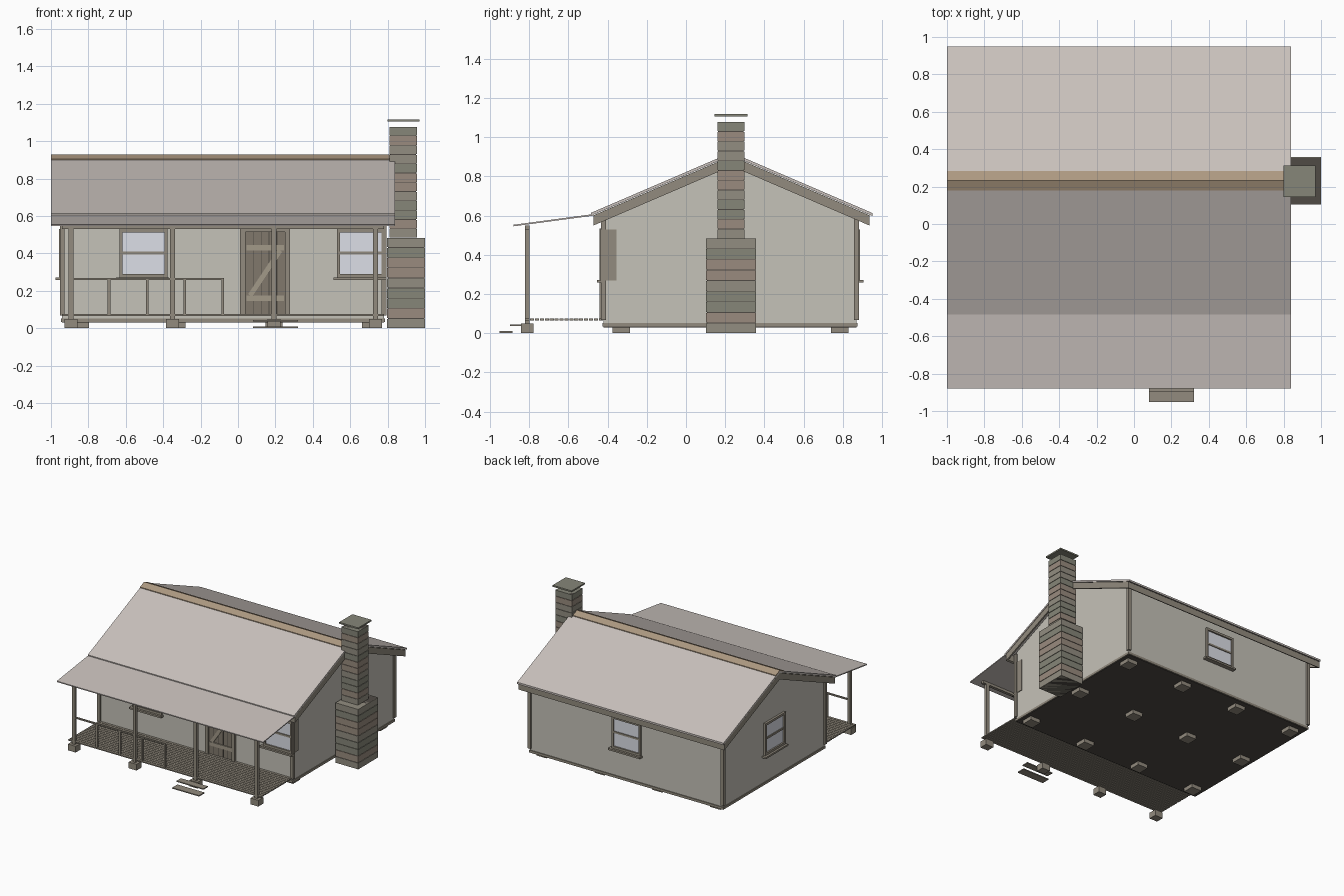
import bpy, bmesh
from mathutils import Matrix, Vector

if "Cube" in bpy.data.objects:
    bpy.data.objects.remove(bpy.data.objects["Cube"])


def mat(name, r, g, b):
    m = bpy.data.materials.new(name)
    m.diffuse_color = (r, g, b, 1)
    m.use_nodes = True
    m.node_tree.nodes["Principled BSDF"].inputs["Base Color"].default_value = m.diffuse_color
    return m


WALL = mat("wall_boards", 0.56, 0.54, 0.48)
ROOF = mat("roof_metal", 0.58, 0.53, 0.50)
WOOD = mat("weathered_wood", 0.29, 0.26, 0.21)
DOOR = mat("door_wood", 0.22, 0.19, 0.15)
BRACE = mat("brace_wood", 0.36, 0.32, 0.25)
RUST = mat("rusty_ridge", 0.42, 0.32, 0.22)
GLASS = mat("glass", 0.72, 0.74, 0.80)
DARK = mat("dark_floor", 0.08, 0.07, 0.06)
STONES = [mat("stone_a", 0.29, 0.27, 0.22), mat("stone_b", 0.24, 0.24, 0.19),
          mat("stone_c", 0.32, 0.26, 0.21)]


def finish(bm, name, m):
    bmesh.ops.recalc_face_normals(bm, faces=bm.faces)
    me = bpy.data.meshes.new(name)
    bm.to_mesh(me)
    bm.free()
    ob = bpy.data.objects.new(name, me)
    me.materials.append(m)
    bpy.context.collection.objects.link(ob)
    return ob


def box(name, x, y, z, m):
    """Box from (min, max) ranges."""
    bm = bmesh.new()
    r = bmesh.ops.create_cube(bm, size=1)
    for v in r["verts"]:
        v.co = [lo + (c + 0.5) * (hi - lo) for c, (lo, hi) in zip(v.co, (x, y, z))]
    return finish(bm, name, m)


def prism(name, pts, x0, x1, m):
    """Extrude a yz profile along x."""
    bm = bmesh.new()
    f = bm.faces.new([bm.verts.new((x0, y, z)) for y, z in pts])
    r = bmesh.ops.extrude_face_region(bm, geom=[f])
    for v in r["geom"]:
        if isinstance(v, bmesh.types.BMVert):
            v.co.x = x1
    return finish(bm, name, m)


def bar(name, a, b, width, depth, m):
    """Board in the xz plane from point a to point b."""
    a, b = Vector(a), Vector(b)
    d = (b - a).normalized()
    n = d.cross(Vector((0, 1, 0)))
    bm = bmesh.new()
    r = bmesh.ops.create_cube(bm, size=1)
    for v in r["verts"]:
        c = v.co.copy()
        v.co = (a + b) / 2 + d * c.x * (b - a).length + n * c.z * width + Vector((0, c.y * depth, 0))
    return finish(bm, name, m)


X0, X1, Y0, Y1 = -0.94, 0.78, -0.42, 0.87
RX0, RX1, YR, ZR, SL = -1.0, 0.84, 0.232, 0.922, 0.43


def roof_z(y):
    return ZR - SL * abs(y - YR)


def band(y_out, y_in, top, bottom):
    """Sloping strip profile, offsets measured from the roof surface."""
    return [(y_out, roof_z(y_out) + top), (y_in, roof_z(y_in) + top),
            (y_in, roof_z(y_in) + bottom), (y_out, roof_z(y_out) + bottom)]


# House body and floor
prism("house_walls", [(Y0, 0.05), (Y1, 0.05), (Y1, roof_z(Y1) - 0.025),
                      (YR, ZR - 0.025), (Y0, roof_z(Y0) - 0.025)], X0, X1, WALL)
box("floor_frame", (X0 - 0.006, X1 + 0.006), (Y0 - 0.006, Y1 + 0.006), (0.034, 0.053), WOOD)
box("floor_underside", (X0, X1), (Y0, Y1), (0.03, 0.036), DARK)
for x in (X0, X1):
    for y in (Y0, Y1):
        top = 0.60
        box("corner_board", (x - 0.013, x + 0.013), (y - 0.013, y + 0.013), (0.068, top), WOOD)

# Foundation piers
for i in range(4):
    x = -0.842 + i * 0.517
    for y in (-0.33, 0.228, 0.785):
        box("house_pier", (x - 0.045, x + 0.045), (y - 0.045, y + 0.045), (0, 0.032), WOOD)

# Main roof, rake boards, fascia and ridge cap
for side, eave in (("front", -0.485), ("back", 0.95)):
    s = 1 if eave < 0 else -1
    prism(side + "_roof", band(eave, YR, 0, -0.015), RX0, RX1, ROOF)
    prism(side + "_ridge_cap", band(YR - s * 0.052, YR, 0.006, -0.002), RX0, RX1, RUST)
    rake = band(eave + s * 0.014, YR, -0.018, -0.07)
    for name, a in (("left", RX0 + 0.002), ("right", RX1 - 0.014)):
        prism(side + "_" + name + "_rake_board", rake, a, a + 0.012, WOOD)
    prism(side + "_fascia", band(eave + s * 0.014, eave + s * 0.028, -0.018, -0.07),
          RX0 + 0.003, RX1 - 0.003, WOOD)

# Porch roof and deck
prism("porch_roof", [(-0.88, 0.553), (-0.47, 0.608), (-0.47, 0.6), (-0.88, 0.545)], RX0, RX1, ROOF)
n = 16
w = (0.82 + Y0) / n
for i in range(n):
    y = -0.82 + i * w
    box("porch_plank", (X0, X1), (y, y + w * 0.82), (0.066, 0.075), WOOD)
box("porch_beam", (X0, X1), (-0.822, -0.798), (0.53, 0.55), WOOD)

# Porch posts on piers
for i in range(4):
    x = -0.893 + i * 0.543
    box("porch_post", (x - 0.013, x + 0.013), (-0.822, -0.798), (0.05, 0.54), WOOD)
    box("porch_pier", (x - 0.035, x + 0.035), (-0.842, -0.778), (0, 0.05), WOOD)

# Porch railing
box("hand_rail", (-0.89, -0.075), (-0.817, -0.803), (0.258, 0.268), WOOD)
for x in (-0.69, -0.485, -0.285, -0.082):
    box("baluster", (x - 0.007, x + 0.007), (-0.817, -0.803), (0.07, 0.262), WOOD)

# Steps
box("lower_step", (0.08, 0.32), (-0.952, -0.885), (0.002, 0.01), WOOD)
box("upper_step", (0.08, 0.32), (-0.897, -0.842), (0.036, 0.044), WOOD)

# Door with battens and brace
box("door", (0.04, 0.25), (-0.426, -0.412), (0.075, 0.52), DOOR)
for x in (0.082, 0.124, 0.166, 0.208):
    box("door_seam", (x - 0.002, x + 0.002), (-0.428, -0.42), (0.076, 0.519), DARK)
for z in (0.16, 0.43):
    box("door_batten", (0.045, 0.245), (-0.434, -0.424), (z - 0.015, z + 0.015), BRACE)
bar("door_brace", (0.065, -0.429, 0.175), (0.225, -0.429, 0.415), 0.026, 0.009, BRACE)
for x in (0.012, 0.25):
    box("door_trim", (x, x + 0.028), (-0.44, -0.41), (0.07, 0.53), WOOD)
box("door_head", (0.012, 0.278), (-0.44, -0.41), (0.515, 0.535), WOOD)


# Windows, modelled facing -y at the origin then turned into place
def window(name, pos, turn):
    M = Matrix.Translation(pos) @ Matrix.Rotation(turn, 4, "Z")
    parts = [("glass", (-0.115, 0.115), (-0.006, 0.004), (0.285, 0.52), GLASS),
             ("head", (-0.128, 0.128), (-0.018, 0.065), (0.512, 0.53), WOOD),
             ("bottom", (-0.128, 0.128), (-0.018, 0.065), (0.27, 0.29), WOOD),
             ("sill", (-0.148, 0.136), (-0.035, 0.01), (0.258, 0.272), WOOD),
             ("mid_rail", (-0.115, 0.115), (-0.012, 0.002), (0.395, 0.41), WOOD)]
    for a in (-0.128, 0.112):
        parts.append(("jamb", (a, a + 0.016), (-0.018, 0.065), (0.27, 0.53), WOOD))
    for part, x, y, z, m in parts:
        box(name + "_" + part, x, y, z, m).data.transform(M)


PI = 3.14159265
window("front_left_window", (-0.505, Y0, 0), 0)
window("front_right_window", (0.658, Y0, 0), 0)
window("back_window", (-0.085, Y1, 0), PI)
window("left_window", (X0, 0.225, 0), -PI / 2)


# Stone chimney in courses
def stack(name, x, y, z0, z1, n):
    h = (z1 - z0) / n
    box(name + "_core", (x[0] + 0.004, x[1] - 0.004), (y[0] + 0.004, y[1] - 0.004), (z0, z1 - 0.004), DARK)
    for i in range(n):
        box(name + "_course", x, y, (z0 + i * h, z0 + (i + 1) * h - 0.004), STONES[(i * 2 + i // 3) % 3])


stack("chimney_base", (0.797, 1.0), (0.103, 0.358), 0, 0.487, 9)
stack("chimney_shaft", (0.81, 0.957), (0.16, 0.298), 0.484, 1.08, 12)
box("chimney_cap", (0.8, 0.97), (0.145, 0.314), (1.105, 1.117), STONES[1])
